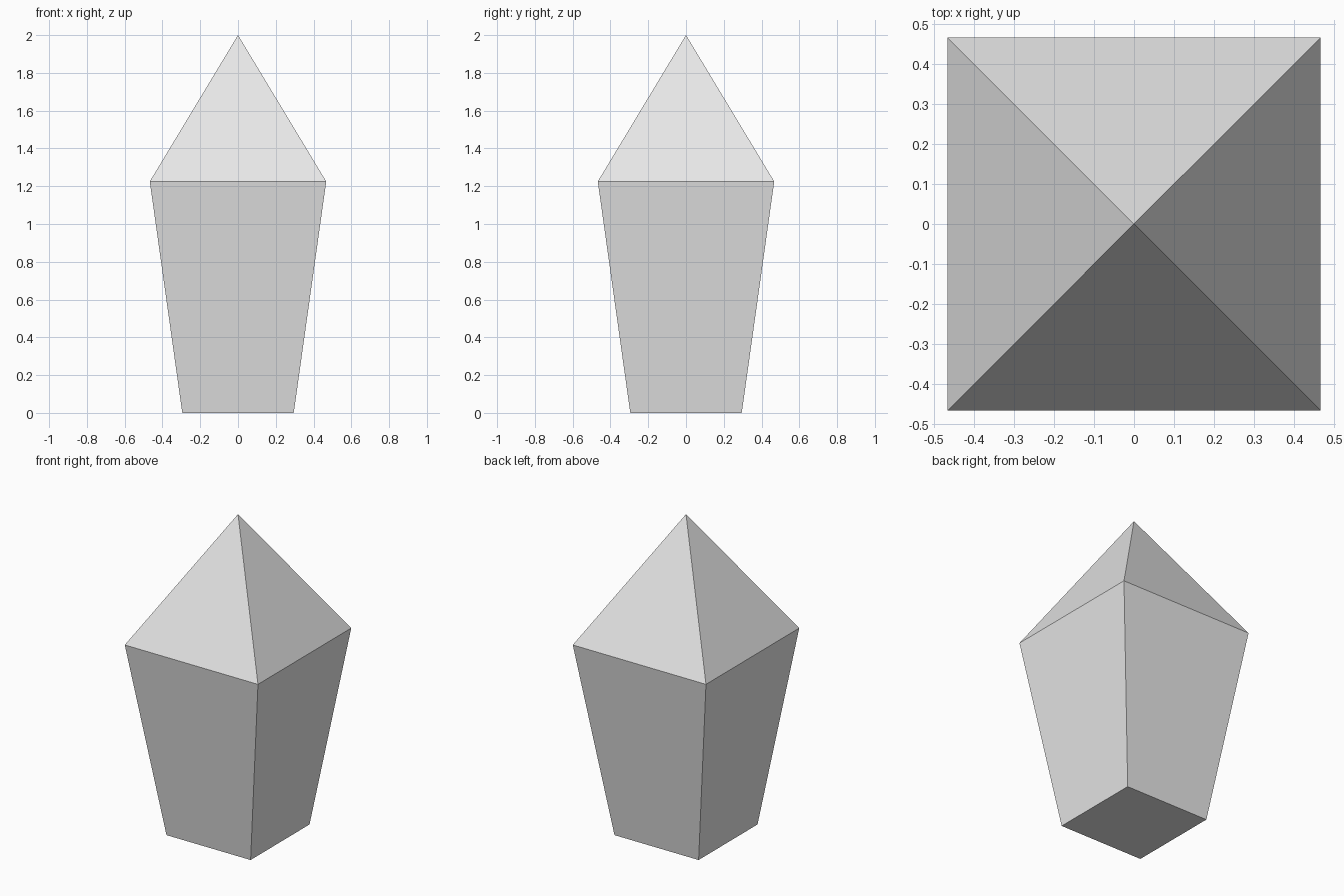
import bpy
import bmesh

cube = bpy.data.objects.get("Cube")
if cube:
    bpy.data.objects.remove(cube, do_unlink=True)

BASE_HALF = 0.295
SHOULDER_HALF = 0.467
SHOULDER_Z = 1.225
TIP_Z = 2.0

grey = bpy.data.materials.new("light grey")
grey.use_nodes = True
colour = (0.8, 0.8, 0.8, 1)
grey.diffuse_color = colour
grey.node_tree.nodes["Principled BSDF"].inputs["Base Color"].default_value = colour


def square_ring(bm, half, z):
    corners = ((-1, -1), (1, -1), (1, 1), (-1, 1))
    return [bm.verts.new((x * half, y * half, z)) for x, y in corners]


# Tapered square shaft closed by a pyramid point
bm = bmesh.new()
base = square_ring(bm, BASE_HALF, 0)
shoulder = square_ring(bm, SHOULDER_HALF, SHOULDER_Z)
tip = bm.verts.new((0, 0, TIP_Z))
bm.faces.new(base[::-1])
for i in range(4):
    j = (i + 1) % 4
    bm.faces.new((base[i], base[j], shoulder[j], shoulder[i]))
    bm.faces.new((shoulder[i], shoulder[j], tip))
bmesh.ops.recalc_face_normals(bm, faces=bm.faces)

mesh = bpy.data.meshes.new("pointed_crystal")
bm.to_mesh(mesh)
bm.free()
mesh.materials.append(grey)
crystal = bpy.data.objects.new("pointed_crystal", mesh)
bpy.context.scene.collection.objects.link(crystal)
